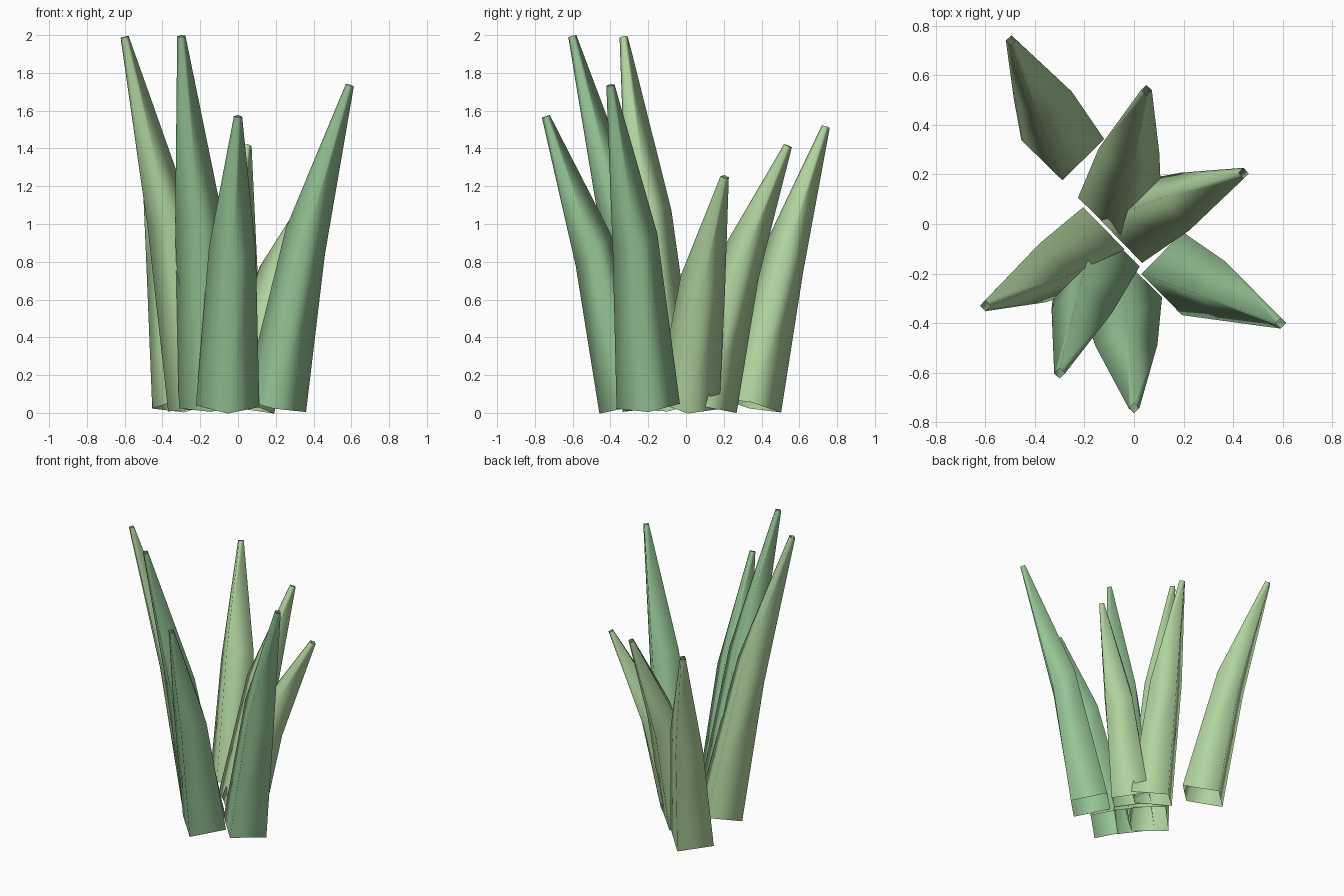
import bpy, bmesh, math
from mathutils import Vector

if "Cube" in bpy.data.objects:
    bpy.data.objects.remove(bpy.data.objects["Cube"])


def material(name, colour):
    m = bpy.data.materials.new(name)
    m.diffuse_color = (*colour, 1)
    m.use_nodes = True
    m.node_tree.nodes["Principled BSDF"].inputs["Base Color"].default_value = m.diffuse_color
    return m


blue_green = material("blue_green", (0.30, 0.55, 0.30))
light_green = material("light_green", (0.44, 0.66, 0.35))


def leaf(name, base, mid, tip, mat):
    """Open four-sided tapered tube, bent outward at the middle ring."""
    base, mid, tip = Vector(base), Vector(mid), Vector(tip)
    low, high = mid - base, tip - mid
    rings = [(base, low, 0.168),
             (mid, Vector((2.5 * high.x, 2.5 * high.y, high.z)), 0.125),
             (tip, high, 0.022)]
    bm = bmesh.new()
    loops = []
    for centre, axis, radius in rings:
        turn = Vector((0, 0, 1)).rotation_difference(axis)
        loops.append([bm.verts.new(centre + turn @ Vector(
            (radius * math.cos(k * math.pi / 2), radius * math.sin(k * math.pi / 2), 0)))
            for k in range(4)])
    for a, b in zip(loops, loops[1:]):
        for k in range(4):
            n = (k + 1) % 4
            bm.faces.new((a[k], a[n], b[n], b[k])).smooth = True
    mesh = bpy.data.meshes.new(name)
    bm.to_mesh(mesh)
    bm.free()
    mesh.materials.append(mat)
    bpy.context.collection.objects.link(bpy.data.objects.new(name, mesh))


# Back and left leaves
leaf("back_left_leaf", (-0.287, 0.34, 0.04), (-0.368, 0.52, 0.82), (-0.495, 0.74, 1.515), light_green)
leaf("back_leaf", (-0.058, 0.105, 0.04), (-0.02, 0.295, 0.80), (0.05, 0.54, 1.415), light_green)
leaf("back_right_leaf", (0.03, 0.01, 0.04), (0.205, 0.09, 0.69), (0.442, 0.205, 1.25), light_green)
leaf("left_leaf", (-0.204, -0.1, 0.035), (-0.37, -0.197, 1.04), (-0.6, -0.33, 1.99), light_green)

# Front and right leaves
leaf("right_leaf", (0.195, -0.2, 0.035), (0.357, -0.27, 0.91), (0.592, -0.4, 1.735), blue_green)
leaf("front_leaf", (-0.055, -0.295, 0.035), (-0.03, -0.49, 0.86), (0.0, -0.742, 1.57), blue_green)
leaf("front_left_leaf", (-0.145, -0.17, 0.035), (-0.21, -0.35, 1.04), (-0.3, -0.602, 1.995), blue_green)
